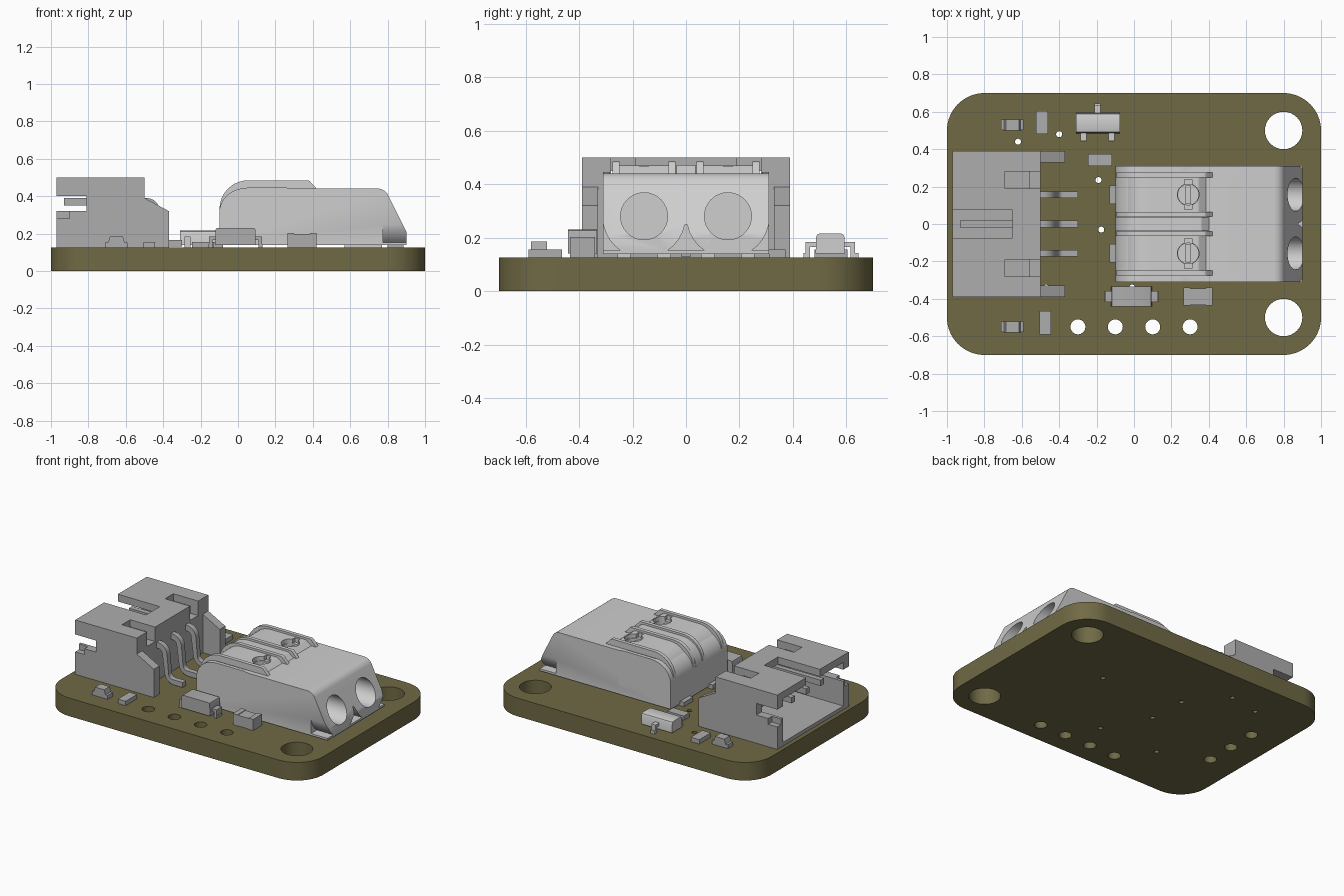
import bpy, bmesh, math
from mathutils import Vector

cube = bpy.data.objects.get("Cube")
if cube:
    bpy.data.objects.remove(cube, do_unlink=True)


def material(name, rgb):
    m = bpy.data.materials.new(name)
    m.use_nodes = True
    m.diffuse_color = (*rgb, 1)
    m.node_tree.nodes["Principled BSDF"].inputs["Base Color"].default_value = (*rgb, 1)
    return m


OLIVE = material("olive board", (0.162, 0.144, 0.06))
LIGHT = material("light grey plastic", (0.62, 0.62, 0.62))
GREY = material("mid grey plastic", (0.42, 0.42, 0.42))


def rounded(corners, steps=8):
    """Fillet each (a, b, radius) corner of an outline."""
    out = []
    for i, (a, b, r) in enumerate(corners):
        p = Vector((a, b))
        if not r:
            out.append(p)
            continue
        u = (Vector(corners[i - 1][:2]) - p).normalized()
        v = (Vector(corners[(i + 1) % len(corners)][:2]) - p).normalized()
        half = u.angle(v) / 2
        mid = p + (u + v).normalized() * r / math.sin(half)
        s = p + u * r / math.tan(half) - mid
        e = p + v * r / math.tan(half) - mid
        for k in range(steps + 1):
            t = k / steps
            out.append(mid + (s.lerp(e, t)).normalized() * r)
    return out


def prism(name, outline, axis, lo, hi, mat=GREY):
    """Extrude an outline along an axis from lo to hi."""
    place = {"x": lambda a, b: (lo, a, b), "y": lambda a, b: (a, lo, b),
             "z": lambda a, b: (a, b, lo)}[axis]
    bm = bmesh.new()
    face = bm.faces.new([bm.verts.new(place(a, b)) for a, b in outline])
    ext = bmesh.ops.extrude_face_region(bm, geom=[face])
    step = Vector([hi - lo if c == axis else 0 for c in "xyz"])
    bmesh.ops.translate(bm, vec=step, verts=[g for g in ext["geom"] if isinstance(g, bmesh.types.BMVert)])
    bmesh.ops.recalc_face_normals(bm, faces=bm.faces)
    me = bpy.data.meshes.new(name)
    bm.to_mesh(me)
    bm.free()
    me.materials.append(mat)
    ob = bpy.data.objects.new(name, me)
    bpy.context.collection.objects.link(ob)
    return smooth(ob)


def smooth(ob):
    ob.data.shade_smooth()
    ob.data.set_sharp_from_angle(angle=math.radians(30))
    return ob


def box(name, x0, x1, y0, y1, z0, z1, mat=GREY):
    return prism(name, [(x0, y0), (x1, y0), (x1, y1), (x0, y1)], "z", z0, z1, mat)


def rod(name, a, b, r, axis, lo, hi, mat=GREY, n=32):
    ring = [(a + r * math.cos(math.tau * k / n), b + r * math.sin(math.tau * k / n)) for k in range(n)]
    return prism(name, ring, axis, lo, hi, mat)


def carve(ob, cutters):
    """Subtract the cutters, bake the result and delete them."""
    for c in cutters:
        c.hide_render = True
        mod = ob.modifiers.new("cut", "BOOLEAN")
        mod.operation, mod.solver, mod.object = "DIFFERENCE", "EXACT", c
    bpy.context.view_layer.update()
    me = bpy.data.meshes.new_from_object(ob.evaluated_get(bpy.context.evaluated_depsgraph_get()))
    ob.modifiers.clear()
    ob.data = me
    for c in cutters:
        bpy.data.objects.remove(c, do_unlink=True)
    return smooth(ob)


TOP = 0.125
PITCH = 0.157

# Circuit board with mounting holes, pin holes and vias
corner = 0.2
board = prism("board", rounded([(-1, -.7, corner), (1, -.7, corner), (1, .7, corner), (-1, .7, corner)], 12),
              "z", 0, TOP, OLIVE)
holes = [(.8, s * .5, .1) for s in (-1, 1)]
holes += [(-.3 + .2 * i, -.55, .04) for i in range(4)]
holes += [(-.79, .2 * i, .04) for i in (-1, 0, 1)]
holes += [(x, y, .016) for x, y in ((-.62, .44), (-.4, .48), (-.19, .235), (-.175, -.03),
                                    (-.01, -.34), (-.47, -.34), (.38, .15))]
carve(board, [rod("hole_cutter", x, y, r, "z", -.1, .3) for x, y, r in holes])

# Side-entry socket: hollow shell, open towards -x
socket = prism("socket_shell", [(-.97, TOP), (-.37, TOP), (-.37, .32), (-.5, .39), (-.5, .5), (-.97, .5)],
               "y", -.39, .39)
cuts = [box("cavity_cutter", -1.1, -.56, -.33, .33, .15, .45),
        box("rear_cutter", -.5, -.3, -.33, .33, .1, .6),
        box("key_cutter", -1.1, -.65, -.075, .075, .4, .6),
        box("side_slot_cutter", -1.1, -.81, -.5, .5, .32, .4)]
for s in (-1, 1):
    y0, y1 = sorted((s * .19, s * .28))
    cuts.append(box("latch_cutter", -.69, -.4, y0, y1, .4, .6))
    y0, y1 = sorted((s * .35, s * .5))
    cuts.append(box("step_cutter", -1.1, -.9, y0, y1, .28, .33))
carve(socket, cuts)

# Bent contact pins
bend = rounded([(-.93, .35, 0), (-.46, .35, .03), (-.43, .13, .07), (-.30, .13, 0), (-.30, .165, 0),
                (-.405, .165, .03), (-.425, .39, .07), (-.93, .39, 0)], 5)
for i in (-1, 0, 1):
    prism("contact_pin", bend, "y", i * PITCH - .018, i * PITCH + .018)

# Terminal block body
BASE = 0.138
body = prism("terminal_body", rounded([
    (-.1, BASE, 0), (.9, BASE, 0), (.9, .21, 0), (.785, .44, .06), (-.1, .44, .13)]),
    "y", -.31, .31, LIGHT)
# Rounded lobes under the wire entries
undercut = box("lobe_cutter", .775, 1, -.4, .4, .152, .25)
carve(undercut, [rod("lobe", s * PITCH, .28, .156, "x", .7, 1.1) for s in (-1, 1)])
carve(body, [undercut] + [rod("entry_cutter", s * PITCH, .28, .088, "x", .5, 1.1) for s in (-1, 1)]
      + [rod("button_shaft", .29, s * PITCH, .055, "z", .36, .6) for s in (-1, 1)])


def arch(name, y0, y1, x0, x1, top, mat=LIGHT):
    """Curved top piece following the rounded rear of the block."""
    return prism(name, rounded([(x0, .2, 0), (x1, .2, 0), (x1, .44, 0), (x1 - .04, top, .02), (x0, top, .15)]),
                 "y", y0, y1, mat)


# Raised release levers with side cheeks and a screwdriver recess
for s in (-1, 1):
    c = s * PITCH
    lever = arch("release_lever", c - .093, c + .093, -.075, .385, .47)
    carve(lever, [rod("recess_cutter", .29, c, .058, "z", .38, .6),
                  box("slot_cutter", .27, .31, c - .08, c + .08, .44, .6)])
    box("lever_tongue", .275, .305, c - .05, c + .05, .37, .43, LIGHT)
    for t in (-1, 1):
        m = c + t * .105
        arch("lever_cheek", m - .013, m + .013, -.098, .42, .484)
    # Solder tabs and support foot
    box("rear_tab", -.13, -.08, c - .05, c + .05, TOP, .155)
    box("front_tab", .8, .885, c - .05, c + .05, TOP, .15)
    box("support_foot", .57, .77, c - .1, c + .1, TOP, BASE + .01, LIGHT)
arch("centre_rail", -.035, .035, -.1, .4, .472)
for s in (-1, 1):
    y0, y1 = sorted((s * .285, s * .31))
    arch("outer_rail", y0, y1, -.1, .3, .445)


def lead(name, axis, root, tip, cross, w, high, mat):
    """Gull-wing lead running from root to tip along x or y."""
    d = 1 if tip > root else -1
    t = .018
    k = root + d * .025
    line = [(root, high), (k, high), (k, TOP), (tip, TOP), (tip, TOP + t),
            (k + d * t, TOP + t), (k + d * t, high + t), (root, high + t)]
    prism(name, line, "y" if axis == "x" else "x", cross - w, cross + w, mat)


# Three-lead transistor
prism("transistor_body", rounded([(.485, .14, 0), (.595, .14, 0), (.592, .215, .012), (.488, .215, .012)], 2),
      "x", -.31, -.075, LIGHT)
lead("transistor_lead", "y", .59, .645, -.195, .016, .165, LIGHT)
for x in (-.27, -.12):
    lead("transistor_lead", "y", .49, .44, x, .016, .165, LIGHT)

# Diode
prism("diode_body", rounded([(-.122, .14, 0), (.095, .14, 0), (.093, .23, .012), (-.12, .23, .012)], 2),
      "y", -.442, -.333)
lead("diode_lead", "x", .085, .13, -.388, .03, .165, GREY)
lead("diode_lead", "x", -.112, -.157, -.388, .03, .165, GREY)

# Indicator lamps
for y in (.53, -.55):
    box("lamp_base", -.71, -.59, y - .028, y + .028, TOP, .152)
    prism("lamp_lens", [(-.695, .15), (-.605, .15), (-.615, .185), (-.685, .185)], "y", y - .03, y + .03)

# Resistors and capacitor
box("resistor", -.525, -.46, .48, .605, TOP, .155)
box("resistor", -.505, -.445, -.59, -.465, TOP, .155)
box("resistor", -.245, -.118, .31, .373, TOP, .155)
box("capacitor", .27, .415, -.432, -.345, TOP, .198)
for x in (.265, .385):
    box("capacitor_end", x, x + .035, -.435, -.34, TOP, .202)
